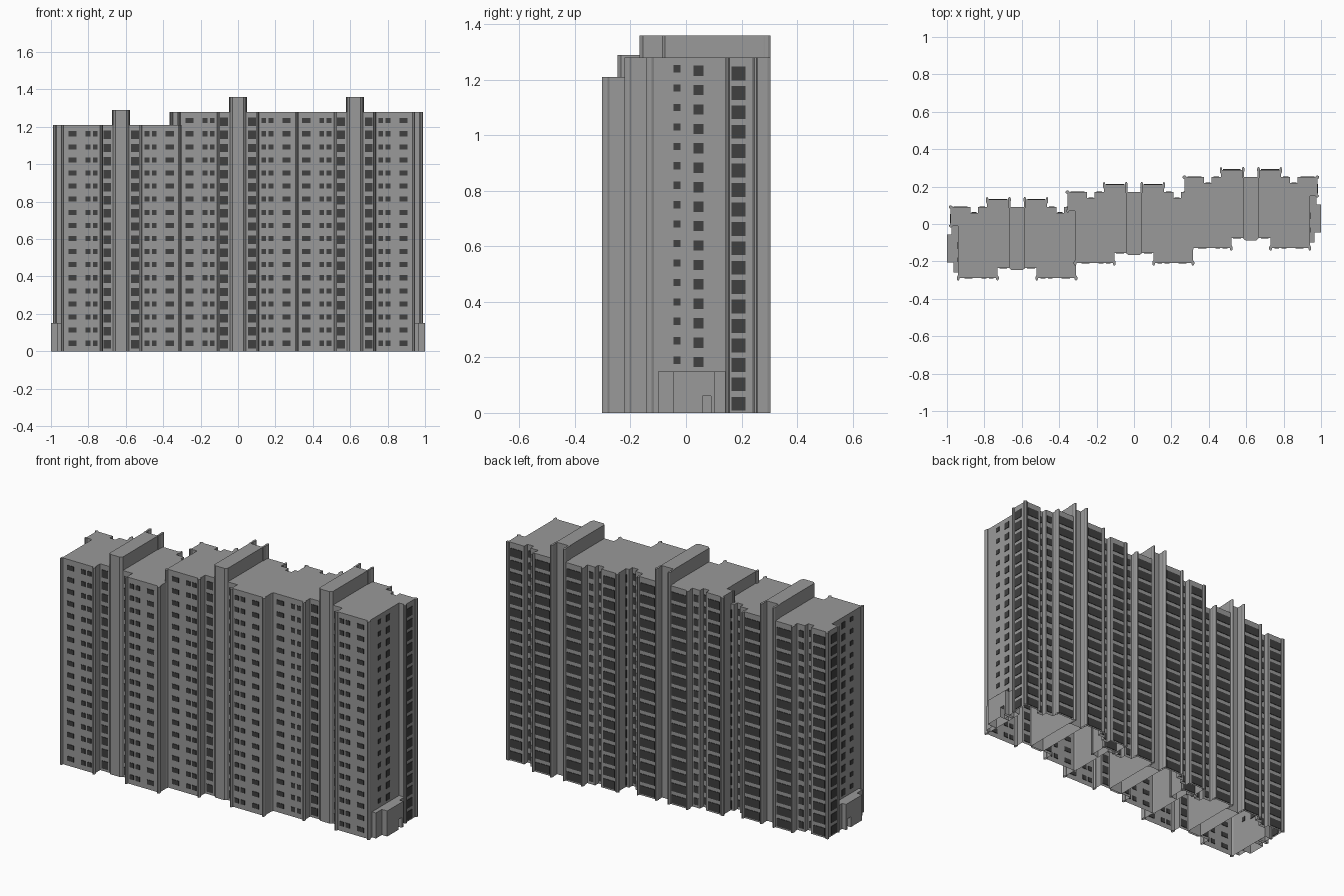
import bpy, bmesh, math

if "Cube" in bpy.data.objects:
    bpy.data.objects.remove(bpy.data.objects["Cube"])

FLOOR = 0.07


def material(name, v):
    m = bpy.data.materials.new(name)
    m.diffuse_color = (v, v, v, 1)
    m.use_nodes = True
    m.node_tree.nodes["Principled BSDF"].inputs["Base Color"].default_value = m.diffuse_color
    return m


CONCRETE = material("grey concrete", 0.32)
GLASS = material("dark glass", 0.05)


def finish(bm, name, mat):
    me = bpy.data.meshes.new(name)
    bm.to_mesh(me)
    bm.free()
    me.materials.append(mat)
    ob = bpy.data.objects.new(name, me)
    bpy.context.collection.objects.link(ob)
    return ob


def prism(bm, outline, z0, z1, bottom=False):
    """Counter-clockwise outline raised to a roof, open underneath by default."""
    lo = [bm.verts.new((x, y, z0)) for x, y in outline]
    hi = [bm.verts.new((x, y, z1)) for x, y in outline]
    for i in range(len(lo)):
        j = (i + 1) % len(lo)
        bm.faces.new((lo[i], lo[j], hi[j], hi[i]))
    bm.faces.new(hi)
    if bottom:
        bm.faces.new(lo[::-1])


def block(bm, x0, x1, y0, y1, z0, z1, bottom=False):
    x0, x1 = sorted((x0, x1))
    prism(bm, [(x0, y0), (x1, y0), (x1, y1), (x0, y1)], z0, z1, bottom)


def column(bm, x, y, rx, ry, h):
    prism(bm, [(x + rx * math.cos(a), y + ry * math.sin(a))
               for a in (math.pi / 8 + k * math.pi / 4 for k in range(8))], 0, h)


def window(bm, x, y, z, w, h, sideways=False):
    """Thin plate let into a wall, visible from both sides."""
    a, b = (0.003, w / 2) if sideways else (w / 2, 0.003)
    block(bm, x - a, x + a, y - b, y + b, z - h / 2, z + h / 2, True)


# right half of one stairwell section, from front to back
HALF = [(0.105, -0.155), (0.105, -0.208), (0.315, -0.208), (0.315, 0.07),
        (0.355, 0.07), (0.355, 0.17), (0.25, 0.17), (0.25, 0.14),
        (0.21, 0.14), (0.21, 0.17), (0.16, 0.17), (0.16, 0.21),
        (0.042, 0.21), (0.042, 0.17)]
CORE = [(0.03, -0.167), (0.043, -0.155), (0.043, 0.17)]

# window columns: x, wall y, height above floor, width, height
WINDOWS = [(0.26, -0.208, 0.043, 0.044, 0.027),
           (0.177, -0.208, 0.043, 0.026, 0.027),
           (0.138, -0.208, 0.043, 0.026, 0.027),
           (0.074, -0.155, 0.037, 0.042, 0.045),
           (0.102, 0.21, 0.033, 0.095, 0.048),
           (0.186, 0.17, 0.036, 0.03, 0.04),
           (0.23, 0.14, 0.036, 0.028, 0.04),
           (0.302, 0.17, 0.033, 0.075, 0.048)]

# free edges: x, y, radii
COLUMNS = [(0.105, -0.209, 0.008, 0.014), (0.315, -0.209, 0.008, 0.014),
           (0.16, 0.207, 0.007, 0.018), (0.355, 0.17, 0.011, 0.009),
           (0.355, 0.07, 0.009, 0.008)]


def mirrored(half):
    return half + [(-x, y) for x, y in reversed(half)]


for name, cx, dy, floors in (("left", -0.625, -0.08, 17),
                             ("middle", 0, 0, 18), ("right", 0.625, 0.08, 18)):
    roof = floors * FLOOR + 0.02

    # main walls and flat roof
    bm = bmesh.new()
    prism(bm, [(x + cx, y + dy) for x, y in mirrored(HALF)], 0, roof)
    finish(bm, name + "_walls", CONCRETE)

    # stair core with the tall fins behind it
    bm = bmesh.new()
    prism(bm, [(x + cx, y + dy) for x, y in mirrored(CORE)], 0, roof + 0.08)
    for s in (-1, 1):
        block(bm, cx + s * 0.036, cx + s * 0.046, dy + 0.165, dy + 0.214, 0, roof + 0.08)
        column(bm, cx + s * 0.041, dy + 0.21, 0.008, 0.015, roof + 0.08)
    finish(bm, name + "_stair_core", CONCRETE)

    # slim pilasters on the corners
    bm = bmesh.new()
    for s in (-1, 1):
        for x, y, rx, ry in COLUMNS:
            column(bm, cx + s * x, dy + y, rx, ry, roof)
    finish(bm, name + "_pilasters", CONCRETE)

    # front and back windows
    bm = bmesh.new()
    for i in range(floors):
        for s in (-1, 1):
            for x, y, z, w, h in WINDOWS:
                window(bm, cx + s * x, dy + y, z + i * FLOOR, w, h)
    # gable windows on the outer ends only
    if cx:
        s = 1 if cx > 0 else -1
        for i in range(floors):
            window(bm, cx + s * 0.355, dy + 0.109, 0.033 + i * FLOOR, 0.05, 0.05, True)
            if i >= 2:
                window(bm, cx + s * 0.315, dy - 0.035, 0.043 + i * FLOOR, 0.035, 0.037, True)
                window(bm, cx + s * 0.315, dy - 0.112, 0.05 + i * FLOOR, 0.025, 0.026, True)
    finish(bm, name + "_windows", GLASS)

# low entrance porches on both ends
for name, s in (("left", -1), ("right", 1)):
    d = s * 0.08
    bm = bmesh.new()
    block(bm, s * 0.938, s * 0.965, d - 0.18, d - 0.125, 0, 0.15)
    block(bm, s * 0.938, s * 1.0, d - 0.125, d - 0.02, 0, 0.15)
    block(bm, s * 0.938, s * 1.0, d - 0.02, d + 0.01, 0.06, 0.15, True)  # over doorway
    block(bm, s * 0.938, s * 0.97, d - 0.02, d + 0.01, 0, 0.06)
    block(bm, s * 0.938, s * 1.0, d + 0.01, d + 0.025, 0, 0.15)
    block(bm, s * 0.938, s * 0.975, d + 0.025, d + 0.07, 0, 0.15)
    finish(bm, name + "_porch", CONCRETE)
